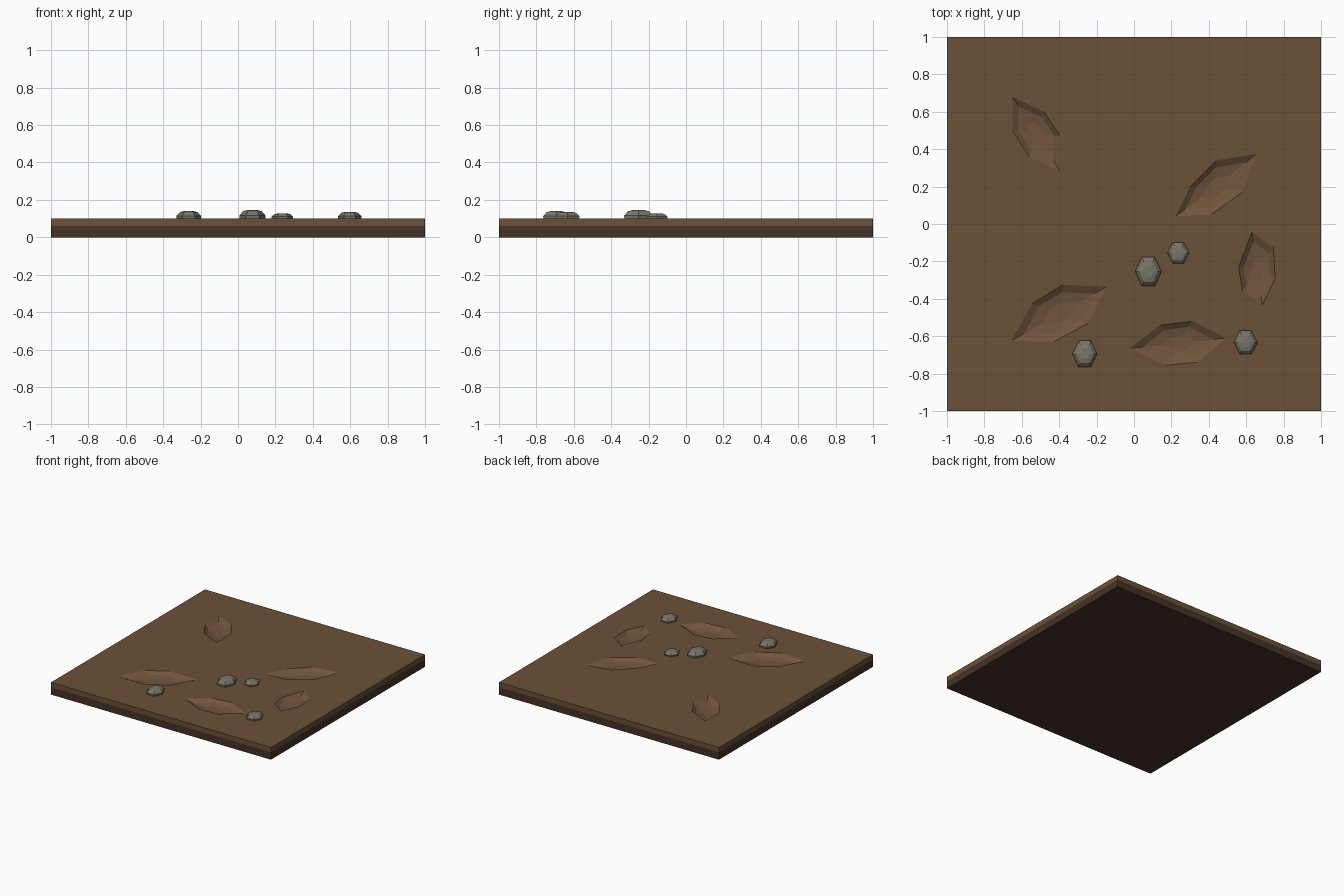
import bpy, bmesh, math
from mathutils import Vector

if "Cube" in bpy.data.objects:
    bpy.data.objects.remove(bpy.data.objects["Cube"])


def material(name, rgb):
    m = bpy.data.materials.new(name)
    m.diffuse_color = (*rgb, 1)
    m.use_nodes = True
    m.node_tree.nodes["Principled BSDF"].inputs["Base Color"].default_value = m.diffuse_color
    return m


SOIL = material("soil", (0.145, 0.082, 0.038))
PIT = material("pit_soil", (0.165, 0.092, 0.047))
DEEP = material("deep_soil", (0.060, 0.032, 0.021))
STONE = material("stone", (0.19, 0.18, 0.14))


def finish(bm, name, mats):
    bmesh.ops.remove_doubles(bm, verts=bm.verts, dist=1e-5)
    bmesh.ops.recalc_face_normals(bm, faces=bm.faces)
    me = bpy.data.meshes.new(name)
    bm.to_mesh(me)
    bm.free()
    for m in mats:
        me.materials.append(m)
    ob = bpy.data.objects.new(name, me)
    bpy.context.collection.objects.link(ob)
    return ob


def bridge(bm, a, b, mat=0):
    n = len(a)
    for i in range(n):
        f = bm.faces.new((a[i], a[(i + 1) % n], b[(i + 1) % n], b[i]))
        f.material_index = mat


# Slab: dark lower layer and brown upper layer, top filled around the pits
TOP, LAYER = 0.10, 0.06
pits = [
    [(-.65, .68), (-.48, .60), (-.395, .47), (-.395, .28), (-.56, .36), (-.65, .50)],
    [(.22, .04), (.30, .20), (.44, .34), (.655, .375), (.58, .17), (.41, .05)],
    [(-.655, -.625), (-.545, -.425), (-.38, -.325), (-.145, -.335), (-.245, -.53), (-.43, -.63)],
    [(-.02, -.665), (.14, -.54), (.31, -.52), (.49, -.61), (.34, -.74), (.165, -.755)],
    [(.63, -.045), (.745, -.125), (.755, -.29), (.685, -.435), (.58, -.36), (.56, -.23)],
]
bm = bmesh.new()
square = [(-1, -1), (1, -1), (1, 1), (-1, 1)]
rings = [[bm.verts.new((x, y, z)) for x, y in square] for z in (0, LAYER, TOP)]
loops = [rings[2]] + [[bm.verts.new((x, y, TOP)) for x, y in p] for p in pits]
edges = [bm.edges.new((l[i], l[(i + 1) % len(l)])) for l in loops for i in range(len(l))]
bmesh.ops.triangle_fill(bm, use_beauty=True, edges=edges, normal=(0, 0, 1))
bm.faces.new(rings[0]).material_index = 1
bridge(bm, rings[0], rings[1], 1)
bridge(bm, rings[1], rings[2], 0)

# Pits: stepped shallow bowls sharing the rim vertices
for rim in loops[1:]:
    c = sum((v.co for v in rim), Vector()) / len(rim)
    prev = rim
    for scale, depth in ((0.74, 0.022), (0.36, 0.032)):
        ring = [bm.verts.new(c + (v.co - c) * scale - Vector((0, 0, depth))) for v in rim]
        bridge(bm, prev, ring, 2)
        prev = ring
    bm.faces.new(prev).material_index = 2
finish(bm, "ground_slab", (SOIL, DEEP, PIT))


# Stones: six-sided faceted domes
def stone(name, x, y, rx, ry, height):
    bm = bmesh.new()
    prev = None
    for s, h in ((0.97, -0.1), (1.0, 0.35), (0.72, 0.85), (0.38, 1.0)):
        ring = [bm.verts.new((x + rx * s * math.cos(k * math.pi / 3),
                              y + ry * s * math.sin(k * math.pi / 3) / math.sin(math.pi / 3),
                              TOP + height * h)) for k in range(6)]
        if prev:
            bridge(bm, prev, ring)
        else:
            bm.faces.new(ring)
        prev = ring
    bm.faces.new(prev)
    finish(bm, name, (STONE,))


stone("stone_1", 0.077, -0.254, 0.07, 0.077, 0.046)
stone("stone_2", 0.237, -0.155, 0.058, 0.056, 0.028)
stone("stone_3", -0.263, -0.694, 0.066, 0.070, 0.040)
stone("stone_4", 0.597, -0.633, 0.063, 0.063, 0.036)
